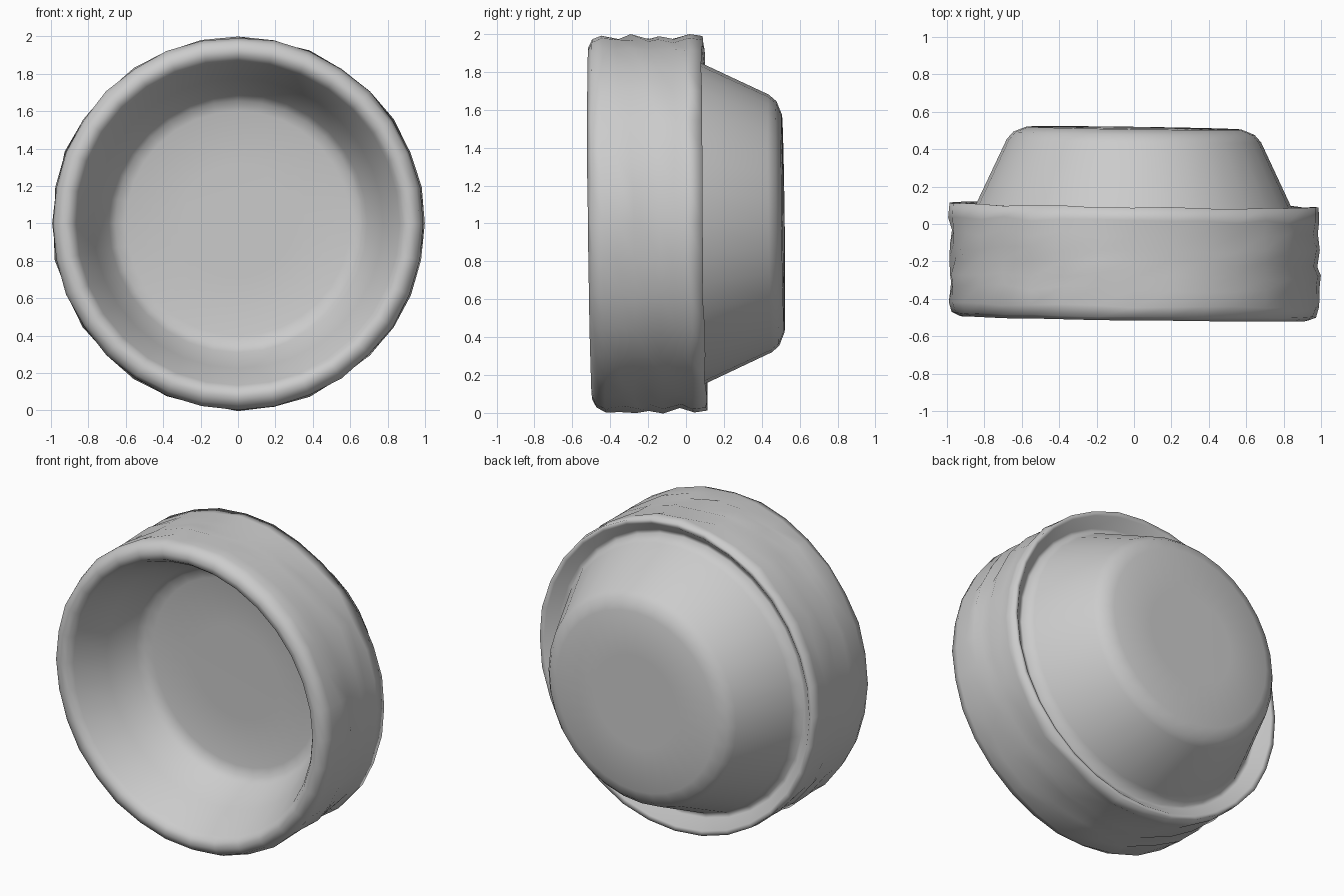
import bpy, bmesh, math, random

if "Cube" in bpy.data.objects:
    bpy.data.objects.remove(bpy.data.objects["Cube"])

random.seed(4)
SEGS = 32


def tilt(x, y, z):
    # slight lean of the whole shape
    return (x, y - 0.014 * x - 0.012 * z, z + 1.0)


def lathe(name, profile):
    """Spin (radius, y, jitter) rings around the y axis and cap both ends."""
    bm = bmesh.new()
    rings = []
    for r, y, w in profile:
        ring = []
        for i in range(SEGS):
            a = 2 * math.pi * i / SEGS
            rr = r + random.uniform(-w, w * 0.4)
            yy = y + random.uniform(-w, w)
            ring.append(bm.verts.new(tilt(rr * math.cos(a), yy, rr * math.sin(a))))
        rings.append(ring)
    for a, b in zip(rings, rings[1:]):
        for i in range(SEGS):
            j = (i + 1) % SEGS
            bm.faces.new((a[i], a[j], b[j], b[i]))
    for ring, y in ((rings[0], profile[0][1]), (rings[-1], profile[-1][1])):
        c = bm.verts.new(tilt(0, y, 0))
        for i in range(SEGS):
            bm.faces.new((ring[i], ring[(i + 1) % SEGS], c))
    bmesh.ops.recalc_face_normals(bm, faces=bm.faces)
    me = bpy.data.meshes.new(name)
    bm.to_mesh(me)
    bm.free()
    ob = bpy.data.objects.new(name, me)
    bpy.context.collection.objects.link(ob)
    for p in me.polygons:
        p.use_smooth = True
    return ob


# Raised back plug: floor, rounded corner, sloped cone, shallow groove
back_plug = [(0.3, 0.515, 0), (0.575, 0.513, 0), (0.645, 0.485, 0), (0.68, 0.445, 0),
             (0.842, 0.10, 0), (0.875, 0.03, 0)]
# Outer band: rear edge, uneven side, rolled front lip
band = [(0.90, 0.035, 0), (0.96, 0.095, 0), (0.99, 0.10, 0.005), (0.995, 0.03, 0.012),
        (0.989, -0.05, 0.018), (0.998, -0.13, 0.014), (0.989, -0.20, 0.02),
        (0.998, -0.27, 0.014), (0.991, -0.34, 0.018), (0.996, -0.43, 0.008),
        (0.975, -0.485, 0.004), (0.93, -0.505, 0.002), (0.89, -0.495, 0), (0.865, -0.46, 0)]
# Front dish: sloped wall down to a shallow floor
dish = [(0.775, -0.25, 0), (0.69, -0.07, 0), (0.655, -0.035, 0), (0.60, -0.02, 0),
        (0.3, -0.015, 0)]
lathe("cupped_ring_body", back_plug + band + dish)
